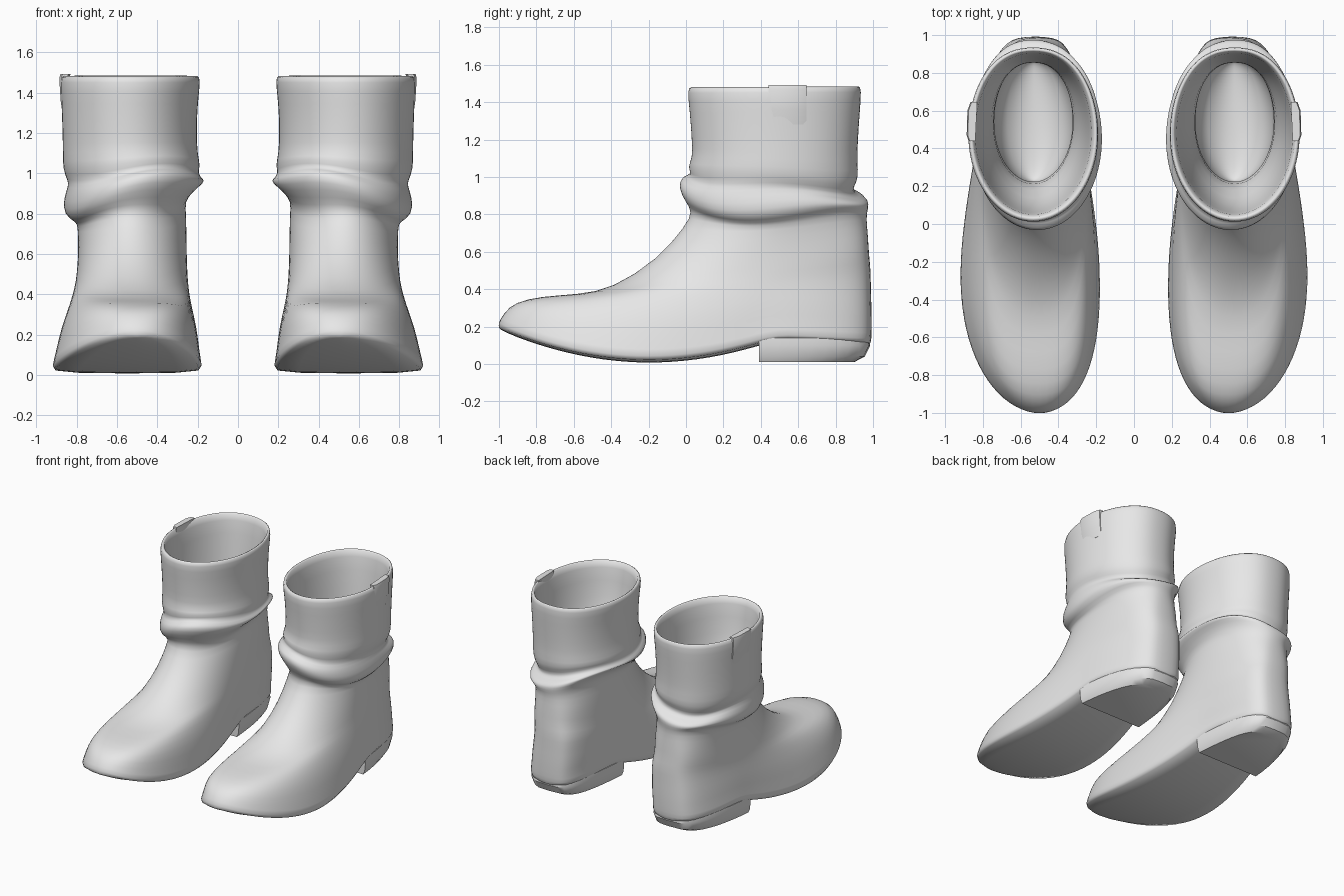
import bpy, bmesh, math

if "Cube" in bpy.data.objects:
    bpy.data.objects.remove(bpy.data.objects["Cube"])

leather = bpy.data.materials.new("grey_leather")
leather.use_nodes = True
GREY = (0.8, 0.8, 0.8, 1)
leather.diffuse_color = GREY
leather.node_tree.nodes["Principled BSDF"].inputs["Base Color"].default_value = GREY

SEGMENTS = 48

# Foot rings: front y, front z, back y, back z, inner x, outer x,
# toe flare, sole rocker, front squareness, back squareness
FOOT = [
    (-1.0, .19, .985, .1, .2, .9, .36, 1, 1, .55),
    (-1.01, .215, .995, .13, .198, .905, .36, 1, 1, .55),
    (-.975, .275, .995, .2, .21, .885, .33, .9, .95, .55),
    (-.92, .33, .995, .29, .215, .865, .24, .6, .8, .55),
    (-.78, .362, .99, .41, .235, .83, .12, .35, .65, .57),
    (-.58, .372, .99, .5, .245, .81, .04, .15, .65, .6),
    (-.4, .4, .98, .58, .25, .8, 0, 0, .85, .65),
    (-.15, .56, .975, .68, .255, .79, 0, 0, 1, .7),
]
# Slouch and shaft rings: front y, front z, back y, back z, inner x, outer x, tilt, wrinkle
SHAFT = [
    (.0, .74, .965, .78, .255, .795, .02, .01),
    (.035, .80, .97, .83, .265, .8, .04, .02),
    (-.005, .85, .98, .875, .215, .867, .06, .02),
    (-.04, .925, .965, .905, .165, .865, .05, .02),
    (-.03, .985, .89, .925, .17, .84, .03, .02),
    (.035, 1.0, .9, .96, .2, .845, .03, .015),
    (.005, 1.055, .925, 1.0, .185, .868, .02, .01),
    (.035, 1.1, .915, 1.08, .2, .868, 0, 0),
    (.03, 1.2, .92, 1.2, .205, .87, 0, 0),
    (.02, 1.35, .93, 1.35, .2, .875, 0, 0),
    (.005, 1.465, .94, 1.47, .183, .882, 0, 0),
    (.025, 1.485, .925, 1.49, .2, .865, 0, 0),
    (.05, 1.475, .905, 1.475, .225, .84, 0, 0),
    (.07, 1.2, .88, 1.2, .25, .82, 0, 0),
    (.13, 1.0, .86, .98, .29, .77, 0, 0),
    (.23, .85, .85, .85, .33, .74, 0, 0),
    (.22, .6, .87, .6, .32, .74, 0, 0),
    (.22, .2, .87, .2, .32, .74, 0, 0),
]


def rocker(y):
    """Drop of the sole between toe and heel."""
    t = (y + 1) / 1.45
    return -.15 * math.sin(math.pi * t) ** .8 if 0 < t < 1 else 0


def plan_point(angle, yf, yb, xin, xout, flare, square_front, square_back):
    """Egg-shaped outline point; angle zero is at the front."""
    c, s = math.cos(angle), math.sin(angle)
    y = (yf + yb) / 2 - (yb - yf) / 2 * c
    s = math.copysign(abs(s) ** (square_front if c > 0 else square_back), s)
    x = (xin + xout) / 2 + (xout - xin) / 2 * s * (1 + flare * max(c, -.4))
    if y < -.2:
        x -= .05 * ((-.2 - y) / .8) ** 2
    if y > .4 and flare:
        x -= .025 * ((y - .4) / .6) ** 2
    return x, y


def ring_points(yf, zf, yb, zb, xin, xout, flare=0, rock=0,
                square_front=1, square_back=.87, tilt=0, wrinkle=0):
    points = []
    for i in range(SEGMENTS):
        a = 2 * math.pi * i / SEGMENTS
        x, y = plan_point(a, yf, yb, xin, xout, flare, square_front, square_back)
        t = (1 - math.cos(a)) / 2
        z = zf + (zb - zf) * t + rock * (rocker(y) - rocker(yf) * (1 - t))
        z += wrinkle * math.sin(3 * a + 9 * zf) - tilt * math.sin(a)
        points.append((x, y, z))
    return points


def cap(bm, ring):
    """Close a ring with strips running across it."""
    n = len(ring)
    for j in range(n // 2):
        quad = [ring[j], ring[j + 1], ring[(n - j - 1) % n], ring[(n - j) % n]]
        bm.faces.new(list(dict.fromkeys(quad)))


def loft(name, rings, side, strip_caps=True, subdivide=0):
    bm = bmesh.new()
    loops = [[bm.verts.new((side * x, y, z)) for x, y, z in r] for r in rings]
    for lo, hi in zip(loops, loops[1:]):
        n = len(lo)
        for i in range(n):
            k = (i + 1) % n
            bm.faces.new((lo[i], lo[k], hi[k], hi[i]))
    for end in (loops[0], loops[-1]):
        if strip_caps:
            cap(bm, end)
        else:
            bm.faces.new(end)
    bmesh.ops.recalc_face_normals(bm, faces=bm.faces)
    mesh = bpy.data.meshes.new(name)
    bm.to_mesh(mesh)
    bm.free()
    mesh.materials.append(leather)
    obj = bpy.data.objects.new(name, mesh)
    bpy.context.collection.objects.link(obj)
    if subdivide:
        mod = obj.modifiers.new("smooth_leather", "SUBSURF")
        mod.levels = mod.render_levels = subdivide
    bpy.ops.object.select_all(action="DESELECT")
    obj.select_set(True)
    bpy.context.view_layer.objects.active = obj
    if subdivide:
        bpy.ops.object.shade_smooth()
    else:
        bpy.ops.object.shade_smooth_by_angle(angle=math.radians(35))


def heel_rings():
    """D-shaped outlines following the back of the sole."""
    yf, _, yb, _, xin, xout, flare, _, front, back = FOOT[0]
    start, count = math.acos(-.4), 20
    for z, grow in ((.14, .98), (.1, 1), (.04, .95), (.012, .86)):
        ring = []
        for i in range(count + 1):
            a = start + (2 * math.pi - 2 * start) * i / count
            x, y = plan_point(a, yf, yb, xin, xout, flare, front, back)
            ring.append((.54 + (x - .54) * (grow + 1) / 2, .4 + (y - .4) * grow, z))
        yield ring


def tab_rings():
    """Thin pull tab lying against the outer wall of the shaft."""
    for z, x in ((1.28, .868), (1.36, .879), (1.47, .886), (1.492, .88)):
        yield [(x - .04, .44, z), (x - .01, .44, z), (x, .47, z),
               (x - .004, .6, z), (x - .02, .645, z), (x - .05, .645, z)]


for label, side in (("left", 1), ("right", -1)):
    rings = [ring_points(*r) for r in FOOT]
    rings += [ring_points(*r[:6], tilt=r[6], wrinkle=r[7]) for r in SHAFT]
    loft(label + "_boot", rings, side, subdivide=1)
    loft(label + "_heel", list(heel_rings()), side, strip_caps=False)
    loft(label + "_pull_tab", list(tab_rings()), side, strip_caps=False)
